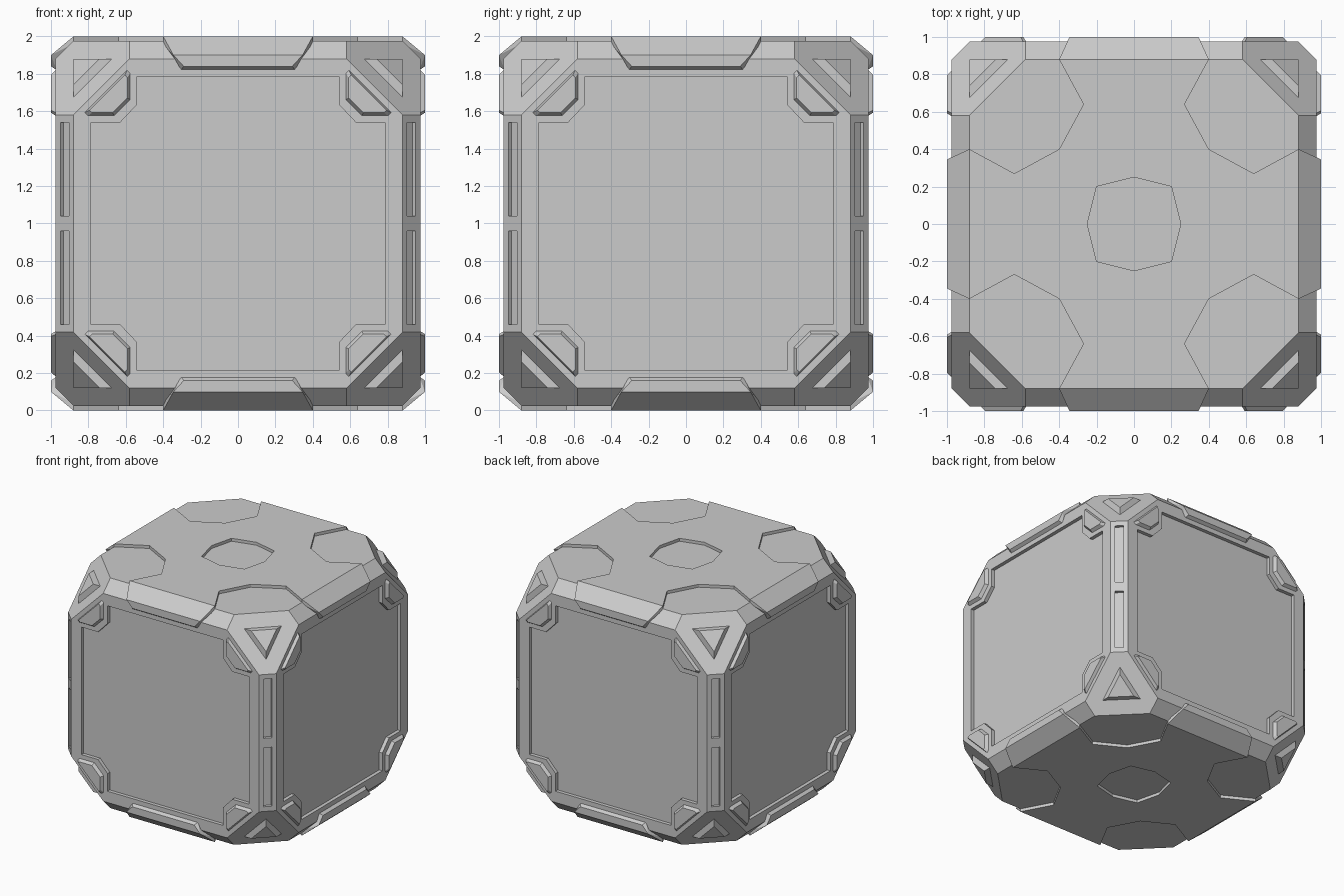
import bpy, bmesh, math
from itertools import permutations, product
from mathutils import Matrix, Vector

if "Cube" in bpy.data.objects:
    bpy.data.objects.remove(bpy.data.objects["Cube"], do_unlink=True)

grey = bpy.data.materials.new("plain_grey")
grey.use_nodes = True
grey.diffuse_color = (0.6, 0.6, 0.6, 1)
grey.node_tree.nodes["Principled BSDF"].inputs["Base Color"].default_value = (0.6, 0.6, 0.6, 1)

SIGNS = (-1, 1)
TURNS = [Matrix.Rotation(i * math.pi / 2, 3, 'Z') for i in range(4)]


def hull(bm, points):
    """Add a convex solid around the points."""
    verts = [bm.verts.new(p) for p in points]
    bmesh.ops.convex_hull(bm, input=verts)
    loose = [v for v in bm.verts if not v.link_faces]
    bmesh.ops.delete(bm, geom=loose, context='VERTS')


def prism(bm, low, high):
    """Join two matching outlines into a closed solid."""
    a = [bm.verts.new(p) for p in low]
    b = [bm.verts.new(p) for p in high]
    bm.faces.new(a)
    bm.faces.new(b)
    for i in range(len(a)):
        j = (i + 1) % len(a)
        bm.faces.new((a[i], a[j], b[j], b[i]))


def finish(bm, name):
    bmesh.ops.dissolve_limit(bm, angle_limit=0.01, verts=bm.verts, edges=bm.edges)
    bmesh.ops.recalc_face_normals(bm, faces=bm.faces)
    mesh = bpy.data.meshes.new(name)
    bm.to_mesh(mesh)
    bm.free()
    mesh.materials.append(grey)
    obj = bpy.data.objects.new(name, mesh)
    obj.location.z = 1
    bpy.context.collection.objects.link(obj)
    return obj


# Chamfered body with cut corners
bm = bmesh.new()
hull(bm, [[c * s for c, s in zip(p, sg)]
          for p in permutations((0.58, 0.88, 0.975)) for sg in product(SIGNS, repeat=3)])
body = finish(bm, "crate_body")

# Cutter for the sunken side panels and the upright edge slots
bm = bmesh.new()
corner = [(0.785, 0.54), (0.63, 0.54), (0.54, 0.635), (0.54, 0.785)]
outline = (corner + [(-x, z) for x, z in reversed(corner)]
           + [(-x, -z) for x, z in corner] + [(x, -z) for x, z in reversed(corner)])
diagonal = Matrix.Rotation(math.pi / 4, 3, 'Z')
middle = 0.9275 * math.sqrt(2)
for turn in TURNS:
    prism(bm, [turn @ Vector((x, -0.945, z)) for x, z in outline],
          [turn @ Vector((x, -1.1, z)) for x, z in outline])
    for s in SIGNS:
        hull(bm, [turn @ diagonal @ Vector((x, y, s * z)) for x in (middle - 0.025, middle + 0.1)
                  for y in (-0.032, 0.032) for z in (0.04, 0.54)])
cutter = finish(bm, "recess_cutter")
cutter.hide_render = True
cut = body.modifiers.new("recesses", 'BOOLEAN')
cut.operation = 'DIFFERENCE'
cut.solver = 'EXACT'
cut.object = cutter
bpy.context.view_layer.update()
cut_mesh = bpy.data.meshes.new_from_object(
    body.evaluated_get(bpy.context.evaluated_depsgraph_get()))
body.modifiers.clear()
body.data = cut_mesh
bpy.data.objects.remove(cutter, do_unlink=True)

# Raised triangular studs on the eight corners
bm = bmesh.new()
for sg in product(SIGNS, repeat=3):
    hull(bm, [[c * s for c, s in zip(p, sg)]
              for d in (0.64, 0.74) for p in set(permutations((0.88, 0.88, d)))])
finish(bm, "corner_studs")

# Bevelled brackets in the corners of each side
bm = bmesh.new()
base = [(0.57, 0.66), (0.57, 0.81), (0.588, 0.828)]
face = [(0.592, 0.67), (0.592, 0.78), (0.605, 0.795)]
for turn in TURNS:
    for sx, sz in product(SIGNS, repeat=2):
        hull(bm, [turn @ Vector((sx * p, y, sz * q))
                  for pts, y in ((base, -0.965), (face, -1.0))
                  for a, b in pts for p, q in ((a, b), (b, a))])
finish(bm, "side_brackets")

# Plates wrapped over the top and bottom edges
bm = bmesh.new()
section = [(0.4, -0.88, 1.0), (0.345, -1.0, 0.9), (0.29, -1.0, 0.84),
           (0.4, -0.88, 0.96), (0.305, -0.97, 0.82)]
for turn in TURNS:
    for sz in SIGNS:
        hull(bm, [turn @ Vector((sx * x, y, sz * z)) for x, y, z in section for sx in SIGNS])
finish(bm, "edge_plates")

# Raised cross on the top and bottom, open at the middle and corners
half = [(0.2, 0.2), (0.4, 0.4), (0.64, 0.27), (0.88, 0.4)]
arm = [(0.25, 0)] + half + [(x, -y) for x, y in reversed(half)]
for sz, name in ((1, "top_cross"), (-1, "bottom_cross")):
    bm = bmesh.new()
    for turn in TURNS:
        bm.faces.new([bm.verts.new(turn @ Vector((x, y, sz * 0.97))) for x, y in arm])
    bmesh.ops.remove_doubles(bm, verts=bm.verts, dist=0.001)
    out = bmesh.ops.extrude_face_region(bm, geom=bm.faces[:], use_keep_orig=True)
    moved = [g for g in out["geom"] if isinstance(g, bmesh.types.BMVert)]
    bmesh.ops.translate(bm, verts=moved, vec=(0, 0, sz * 0.03))
    finish(bm, name)
